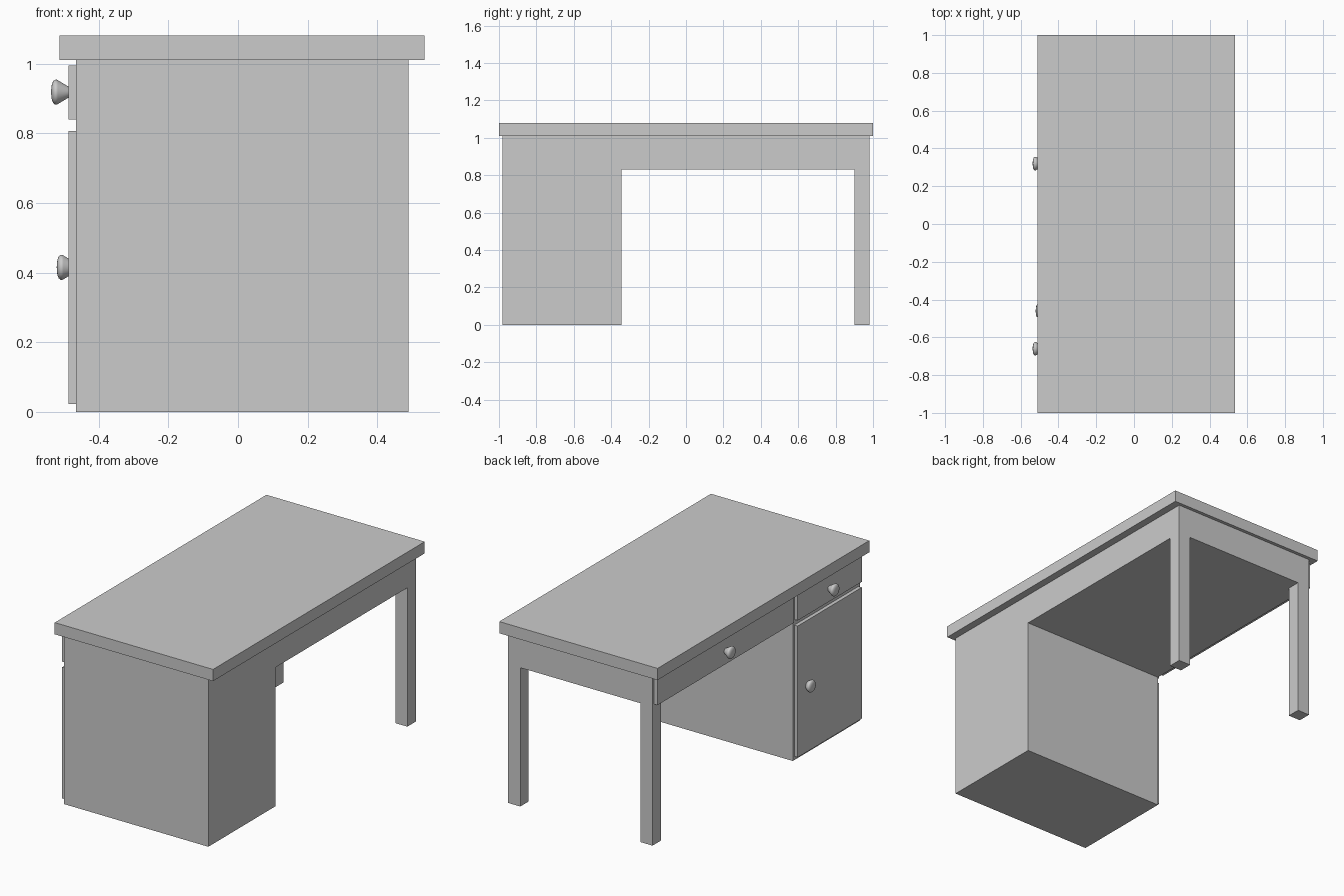
import bpy, bmesh, math
from mathutils import Vector

if "Cube" in bpy.data.objects:
    bpy.data.objects.remove(bpy.data.objects["Cube"])


def finish(name, bm):
    bmesh.ops.remove_doubles(bm, verts=bm.verts, dist=1e-5)
    bmesh.ops.recalc_face_normals(bm, faces=bm.faces)
    mesh = bpy.data.meshes.new(name)
    bm.to_mesh(mesh)
    bm.free()
    ob = bpy.data.objects.new(name, mesh)
    bpy.context.collection.objects.link(ob)
    return ob


def box(name, x, y, z):
    bm = bmesh.new()
    bmesh.ops.create_cube(bm, size=1)
    for v in bm.verts:
        v.co = [a + (c + 0.5) * (b - a) for c, (a, b) in zip(v.co, (x, y, z))]
    return finish(name, bm)


def extrude_x(name, profile, x0, x1):
    """Extrude a closed y-z outline along x."""
    bm = bmesh.new()
    face = bm.faces.new([bm.verts.new((x0, y, z)) for y, z in profile])
    new = bmesh.ops.extrude_face_region(bm, geom=[face])["geom"]
    verts = [g for g in new if isinstance(g, bmesh.types.BMVert)]
    bmesh.ops.translate(bm, verts=verts, vec=(x1 - x0, 0, 0))
    bm.faces.ensure_lookup_table()
    if not face.is_valid or len([f for f in bm.faces if len(f.verts) == len(profile)]) < 2:
        bm.faces.new([v for v in bm.verts if abs(v.co.x - x0) < 1e-6])
    return finish(name, bm)


def knob(name, x, y, z):
    """Lathe a flared knob pointing towards -x."""
    profile = [(0, .016), (.030, .034), (.034, .036), (.039, .0355),
               (.044, .031), (.0475, .022), (.049, .011), (.0495, 0)]
    bm = bmesh.new()
    vs = [bm.verts.new((x - d, y, z + r)) for d, r in profile]
    es = [bm.edges.new(pair) for pair in zip(vs, vs[1:])]
    bmesh.ops.spin(bm, geom=vs + es, cent=Vector((x, y, z)), axis=(1, 0, 0),
                   angle=math.tau, steps=32, use_merge=True)
    ob = finish(name, bm)
    bpy.ops.object.select_all(action='DESELECT')
    bpy.context.view_layer.objects.active = ob
    ob.select_set(True)
    bpy.ops.object.shade_smooth_by_angle(angle=math.radians(50))
    return ob


X0, X1 = -0.465, 0.49      # carcass depth
FRONT = -0.487             # face of drawers and door
Y1, LEG = 0.98, 0.08

# Worktop
box("desk_top", (-0.512, 0.535), (-1, 1), (1.01, 1.08))

# Cabinet and solid apron in one outline
extrude_x("carcass", [(-Y1, 0), (-0.345, 0), (-0.345, 0.83), (Y1, 0.83),
                      (Y1, 1.01), (-Y1, 1.01)], X0, X1)

# Two legs at the open end
for name, x in (("drawer_side_leg", X0), ("rear_leg", X1 - LEG)):
    box(name, (x, x + LEG), (Y1 - LEG, Y1), (0, 0.83))

# Drawer fronts and cabinet door, each with its knob
fronts = [("cabinet_drawer", (-0.965, -0.36), (0.84, 0.995), (-0.66, 0.918), 0),
          ("wide_drawer", (-0.325, 0.965), (0.84, 0.995), (0.32, 0.918), 0),
          ("cabinet_door", (-0.965, -0.36), (0.022, 0.807), (-0.46, 0.415), 0.016)]
for name, y, z, (ky, kz), sunk in fronts:
    box(name, (FRONT, X0), y, z)
    knob(name + "_knob", FRONT + sunk, ky, kz)
